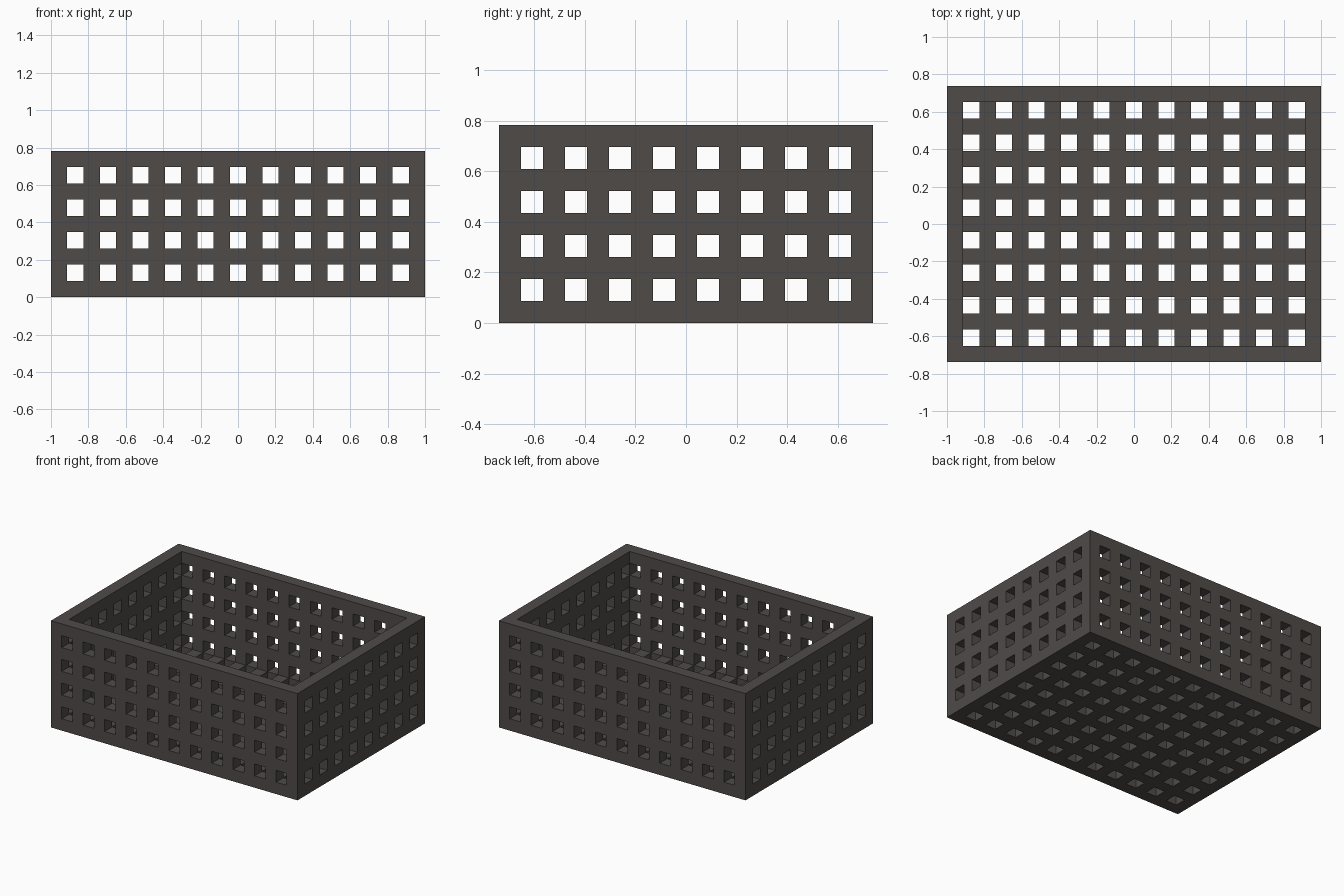
import bpy
import bmesh
from mathutils import Vector
from itertools import product

cube = bpy.data.objects.get("Cube")
if cube:
    bpy.data.objects.remove(cube, do_unlink=True)

# The crate is a lattice of equal cells: bars, holes and walls are one cell wide
NX, NY, NZ = 23, 17, 9
CELL = 2 / NX


def is_solid(c):
    """Open-topped shell, one cell thick, with a hole at every odd-odd cell."""
    x, y, z = c
    if not (0 <= x < NX and 0 <= y < NY and 0 <= z < NZ):
        return False
    in_x_wall, in_y_wall, in_floor = x in (0, NX - 1), y in (0, NY - 1), z == 0
    if not (in_x_wall or in_y_wall or in_floor):
        return False
    # Inside one panel only, exactly two of the coordinates can be odd
    return (x % 2) + (y % 2) + (z % 2) < 2


def add_face(bm, vert_at, cell, axis, side):
    """Add the cell face that looks along +axis (side 1) or -axis (side 0)."""
    u, v = (axis + 1) % 3, (axis + 2) % 3
    corners = []
    for du, dv in ((0, 0), (1, 0), (1, 1), (0, 1)):
        p = list(cell)
        p[axis] += side
        p[u] += du
        p[v] += dv
        key = tuple(p)
        if key not in vert_at:
            centred = Vector(key) - Vector((NX / 2, NY / 2, 0))
            vert_at[key] = bm.verts.new(centred * CELL)
        corners.append(vert_at[key])
    bm.faces.new(corners if side else corners[::-1])


# Perforated crate: skin every solid cell where it meets open space
bm = bmesh.new()
vert_at = {}
for cell in product(range(NX), range(NY), range(NZ)):
    if not is_solid(cell):
        continue
    for axis, side in product(range(3), (0, 1)):
        neighbour = list(cell)
        neighbour[axis] += 1 if side else -1
        if not is_solid(neighbour):
            add_face(bm, vert_at, cell, axis, side)

mesh = bpy.data.meshes.new("perforated_crate")
bm.to_mesh(mesh)
bm.free()
crate = bpy.data.objects.new("perforated_crate", mesh)
bpy.context.collection.objects.link(crate)

# Dark warm grey
colour = (0.078, 0.069, 0.066, 1)
grey = bpy.data.materials.new("dark_warm_grey")
grey.use_nodes = True
grey.diffuse_color = colour
grey.node_tree.nodes["Principled BSDF"].inputs["Base Color"].default_value = colour
mesh.materials.append(grey)
